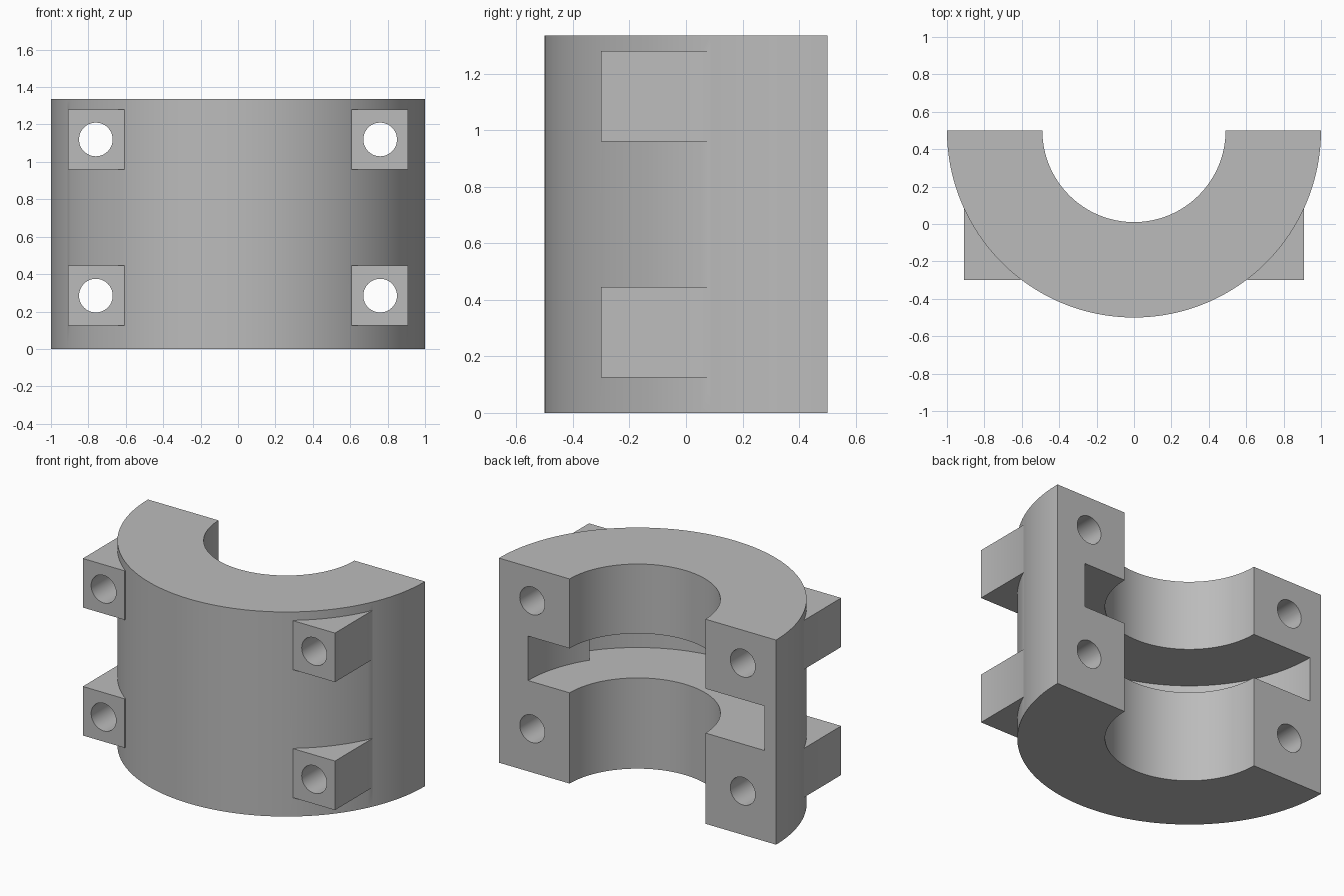
import bpy
import bmesh
from math import cos, sin, radians

cube = bpy.data.objects.get("Cube")
if cube:
    bpy.data.objects.remove(cube, do_unlink=True)

HEIGHT = 1.335
AXIS_Y = 0.5          # the bore axis lies on the split face
OUTER, BORE = 1.0, 0.49
HOLE_X, HOLE_R = 0.76, 0.09
HOLE_Z = (0.285, 1.12)

grey = bpy.data.materials.new("plain grey")
grey.use_nodes = True
grey.diffuse_color = (0.5, 0.5, 0.5, 1)
grey.node_tree.nodes["Principled BSDF"].inputs["Base Color"].default_value = (0.5, 0.5, 0.5, 1)


def arc(radius, start, end, steps):
    """Points on an arc about the bore axis, angles in degrees."""
    angles = [radians(start + (end - start) * i / steps) for i in range(steps + 1)]
    return [(radius * cos(a), AXIS_Y + radius * sin(a)) for a in angles]


def finish(name, bm):
    bmesh.ops.recalc_face_normals(bm, faces=bm.faces)
    mesh = bpy.data.meshes.new(name)
    bm.to_mesh(mesh)
    bm.free()
    mesh.materials.append(grey)
    obj = bpy.data.objects.new(name, mesh)
    bpy.context.collection.objects.link(obj)
    return obj


def prism(name, outline, bottom, top):
    """Extrude a plan outline between two heights."""
    bm = bmesh.new()
    face = bm.faces.new([bm.verts.new((x, y, bottom)) for x, y in outline])
    up = bmesh.ops.extrude_face_region(bm, geom=[face])["geom"]
    verts = [v for v in up if isinstance(v, bmesh.types.BMVert)]
    bmesh.ops.translate(bm, verts=verts, vec=(0, 0, top - bottom))
    return finish(name, bm)


def bolt_cutter(x, z):
    bpy.ops.mesh.primitive_cylinder_add(vertices=48, radius=HOLE_R, depth=3,
                                        location=(x, 0, z), rotation=(radians(90), 0, 0))
    bpy.context.object.name = "bolt_hole_cutter"
    return bpy.context.object


def combine(target, tool, operation):
    """Boolean the tool into the target, then drop the tool."""
    bpy.context.view_layer.objects.active = target
    mod = target.modifiers.new(operation.lower(), 'BOOLEAN')
    mod.operation, mod.object, mod.solver = operation, tool, 'EXACT'
    bpy.ops.object.modifier_apply(modifier=mod.name)
    bpy.data.objects.remove(tool, do_unlink=True)


# Half-ring body
body = prism("half_clamp_body", arc(OUTER, 180, 360, 96) + arc(BORE, 360, 180, 64), 0, HEIGHT)

# Internal groove, shallower over a stop block at one end
groove = (arc(0.915, 180, 326, 72) + arc(0.79, 326, 360, 18) + [(0.79, 0.7), (-0.915, 0.7)])
combine(body, prism("groove_cutter", groove, 0.592, 0.882), 'DIFFERENCE')

# Four square bolt bosses, buried in the wall behind
for side in (-1, 1):
    for z in HOLE_Z:
        xs = (side * 0.608, side * 0.91)
        plan = [(xs[0], -0.3), (xs[1], -0.3), (xs[1], 0.2), (xs[0], 0.2)]
        combine(body, prism("bolt_boss", plan, z - 0.16, z + 0.16), 'UNION')

# Bolt holes right through bosses and body
for side in (-1, 1):
    for z in HOLE_Z:
        combine(body, bolt_cutter(side * HOLE_X, z), 'DIFFERENCE')

# Smooth curved walls, crisp edges
bpy.ops.object.select_all(action='DESELECT')
body.select_set(True)
bpy.context.view_layer.objects.active = body
bpy.ops.object.shade_smooth_by_angle(angle=radians(30))
